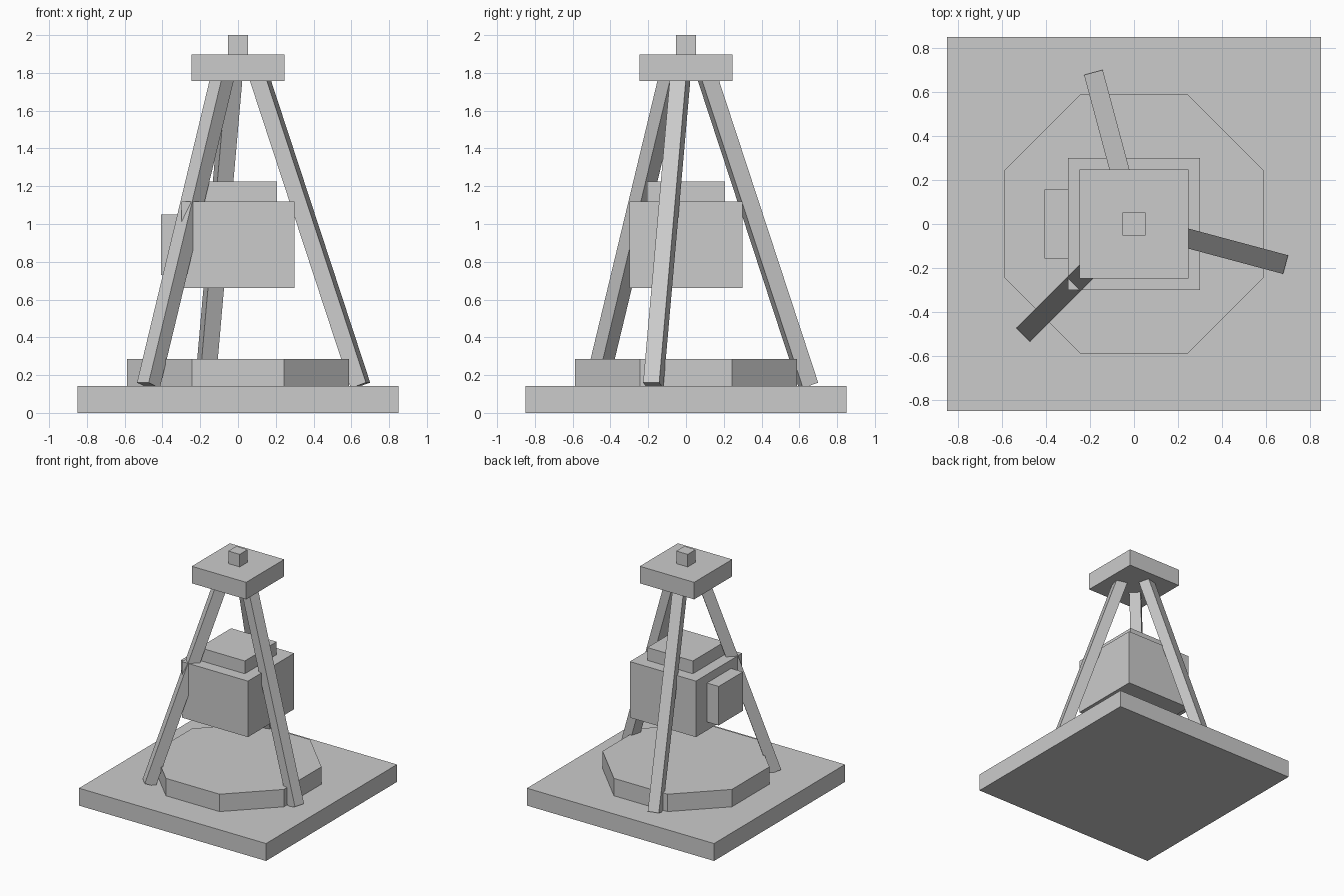
import bpy
from math import cos, sin, radians, pi
from mathutils import Vector

if "Cube" in bpy.data.objects:
    bpy.data.objects.remove(bpy.data.objects["Cube"])


def box(name, x0, x1, y0, y1, z0, z1):
    bpy.ops.mesh.primitive_cube_add(size=1, location=((x0 + x1) / 2, (y0 + y1) / 2, (z0 + z1) / 2))
    ob = bpy.context.object
    ob.name = name
    ob.scale = (x1 - x0, y1 - y0, z1 - z0)
    bpy.ops.object.transform_apply(location=False, rotation=False, scale=True)
    return ob


def square_box(name, half, z0, z1):
    return box(name, -half, half, -half, half, z0, z1)


def leg(name, angle, width=0.088):
    # Square beam leaning inward along the radial direction
    out = Vector((cos(angle), sin(angle), 0))
    low = out * 0.671 + Vector((0, 0, 0.146))
    high = out * 0.109 + Vector((0, 0, 1.80))
    axis = high - low
    ob = square_box(name, width / 2, -axis.length / 2, axis.length / 2)
    ob.location = (low + high) / 2
    ob.rotation_euler = (0, -Vector((0, 0, 1)).angle(axis), angle)


# Stepped foundation
square_box("base_slab", 0.85, 0, 0.143)
bpy.ops.mesh.primitive_cylinder_add(vertices=8, radius=0.588 / cos(pi / 8), depth=0.146,
                                    location=(0, 0, 0.213), rotation=(0, 0, pi / 8))
bpy.context.object.name = "octagonal_plinth"

# Suspended housing with lid and side panel
square_box("housing", 0.30, 0.66, 1.12)
square_box("housing_lid", 0.207, 1.12, 1.225)
box("side_panel", -0.407, -0.30, -0.157, 0.157, 0.73, 1.05)

# Three legs, 120 degrees apart
for i, deg in enumerate((-15, 105, 225)):
    leg(f"leg_{i + 1}", radians(deg))

# Top cap and knob
square_box("top_cap", 0.247, 1.757, 1.897)
square_box("top_knob", 0.052, 1.897, 2.0)
